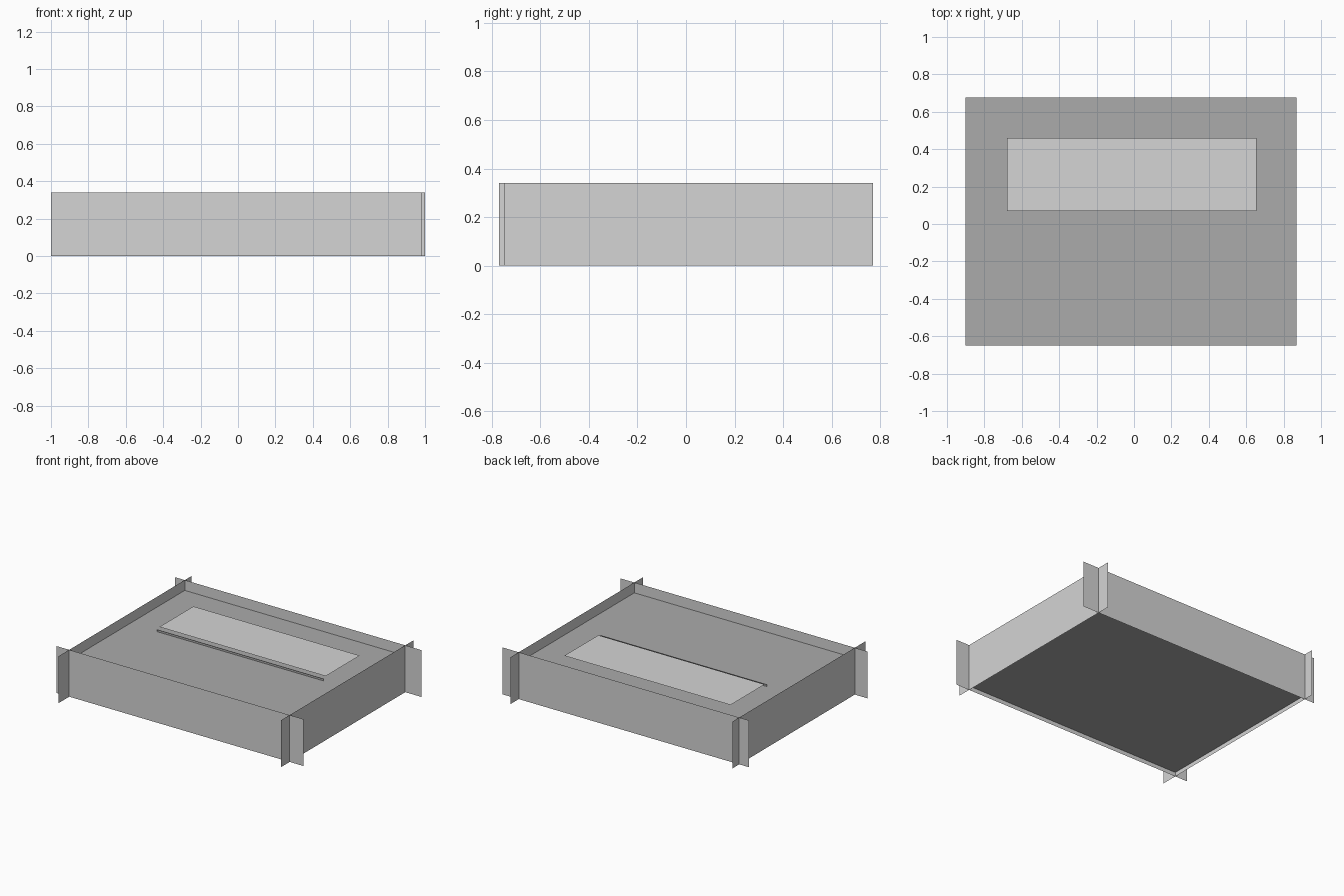
import bpy

if "Cube" in bpy.data.objects:
    bpy.data.objects.remove(bpy.data.objects["Cube"])


def material(name, grey):
    m = bpy.data.materials.new(name)
    m.diffuse_color = (grey, grey, grey, 1)
    m.use_nodes = True
    m.node_tree.nodes["Principled BSDF"].inputs["Base Color"].default_value = m.diffuse_color
    return m


LIGHT = material("light_grey", 0.66)
DARK = material("mid_grey", 0.41)


def sheet(name, lo, hi, mat):
    """Thin rectangular sheet, flat along the axis where lo equals hi."""
    flat = next(i for i in range(3) if lo[i] == hi[i])
    u, v = [(1, 2), (2, 0), (0, 1)][flat]
    corners = []
    for a, b in ((lo, lo), (hi, lo), (hi, hi), (lo, hi)):
        p = list(lo)
        p[u], p[v] = a[u], b[v]
        corners.append(p)
    me = bpy.data.meshes.new(name)
    me.from_pydata(corners, [], [(0, 1, 2, 3)])
    me.materials.append(mat)
    ob = bpy.data.objects.new(name, me)
    bpy.context.collection.objects.link(ob)
    return ob


H = 0.34                      # board height
X0, X1 = -0.90, 0.87          # side board positions
Y0, Y1 = -0.65, 0.675         # front and back board positions

# Crossing boards whose ends run past the corners
sheet("front_board", (-1.0, Y0, 0), (0.98, Y0, H), LIGHT)
sheet("back_board", (-0.98, Y1, 0), (1.0, Y1, H), LIGHT)
sheet("left_board", (X0, -0.77, 0), (X0, 0.75, H), LIGHT)
sheet("right_board", (X1, -0.75, 0), (X1, 0.77, H), LIGHT)

# Upper surface and underside between the boards
sheet("top_surface", (X0, Y0, 0.265), (X1, Y1, 0.265), DARK)
sheet("underside", (X0, Y0, 0.03), (X1, Y1, 0.03), DARK)

# Pale panel lying on the surface, with a low lip in front of it
sheet("pale_panel", (-0.68, 0.07, 0.29), (0.655, 0.46, 0.29), LIGHT)
sheet("panel_lip", (-0.68, 0.045, 0.265), (0.655, 0.045, 0.28), DARK)
